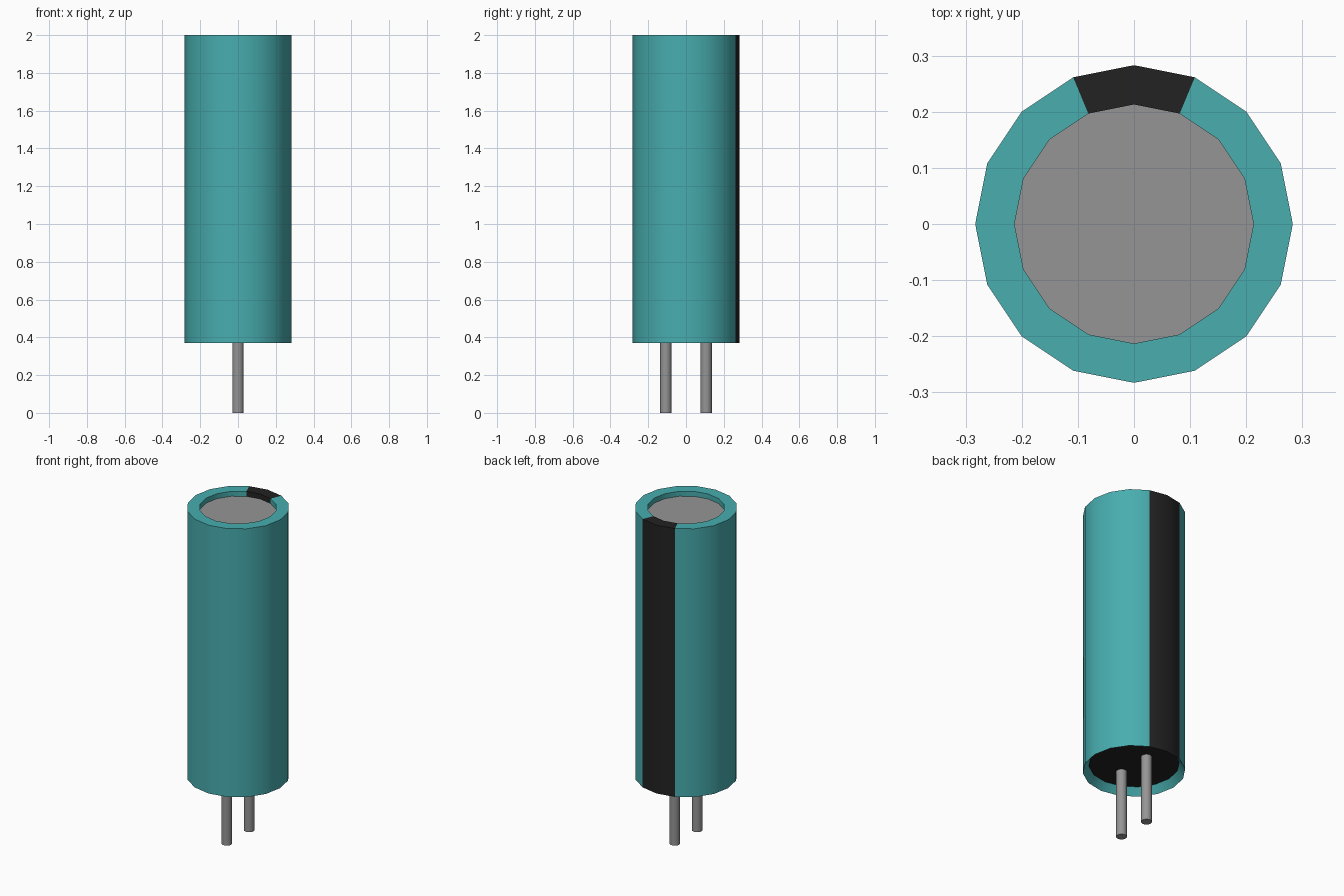
import bpy, bmesh
from math import radians, sin, cos, pi

cube = bpy.data.objects.get("Cube")
if cube:
    bpy.data.objects.remove(cube, do_unlink=True)

SIDES = 16
BOTTOM, TOP = 0.37, 2.0
CAP_Z, SEAL_Z = 1.97, 0.415


def material(name, rgb):
    m = bpy.data.materials.new(name)
    m.use_nodes = True
    m.diffuse_color = (*rgb, 1)
    m.node_tree.nodes["Principled BSDF"].inputs["Base Color"].default_value = (*rgb, 1)
    return m


teal = material("teal sleeve", (0.065, 0.42, 0.43))
black = material("black", (0.016, 0.016, 0.016))
metal = material("grey metal", (0.3, 0.3, 0.3))


def finish(name, bm, mats):
    bmesh.ops.recalc_face_normals(bm, faces=bm.faces)
    mesh = bpy.data.meshes.new(name)
    bm.to_mesh(mesh)
    bm.free()
    for m in mats:
        mesh.materials.append(m)
    obj = bpy.data.objects.new(name, mesh)
    bpy.context.collection.objects.link(obj)
    bpy.ops.object.select_all(action='DESELECT')
    obj.select_set(True)
    bpy.context.view_layer.objects.active = obj
    bpy.ops.object.shade_smooth_by_angle(angle=radians(30))
    return obj


def lathe(name, profile, mats, closed=False, stripe=False):
    """Turn a (radius, z) profile; a radius of 0 closes it with a flat cap."""
    bm = bmesh.new()
    rings = []
    for r, z in profile:
        rings.append([bm.verts.new((r * cos(2 * pi * i / SIDES), r * sin(2 * pi * i / SIDES), z))
                      for i in range(SIDES)])
    pairs = list(zip(rings, rings[1:]))
    if closed:
        pairs.append((rings[-1], rings[0]))
    else:
        bm.faces.new(rings[0])
        bm.faces.new(rings[-1])
    for a, b in pairs:
        for i in range(SIDES):
            j = (i + 1) % SIDES
            f = bm.faces.new((a[i], a[j], b[j], b[i]))
            # the two segments either side of +y carry the stripe
            if stripe and i in (SIDES // 4 - 1, SIDES // 4):
                f.material_index = 1
    return finish(name, bm, mats)


# Sleeve: thick rim at the top, thinner rim at the bottom
lathe("sleeve", [(0.283, BOTTOM), (0.283, TOP), (0.213, TOP), (0.213, CAP_Z),
                 (0.213, SEAL_Z), (0.25, SEAL_Z)], [teal, black], closed=True, stripe=True)

# Recessed metal top and rubber seal below
lathe("top_cap", [(0.213, CAP_Z - 0.04), (0.213, CAP_Z)], [metal])
lathe("bottom_seal", [(0.25, SEAL_Z - 0.002), (0.25, SEAL_Z + 0.002)], [black])

# Two wire leads
for name, y in (("front_lead", -0.107), ("back_lead", 0.107)):
    lead = lathe(name, [(0.03, 0), (0.03, SEAL_Z)], [metal])
    lead.location.y = y
